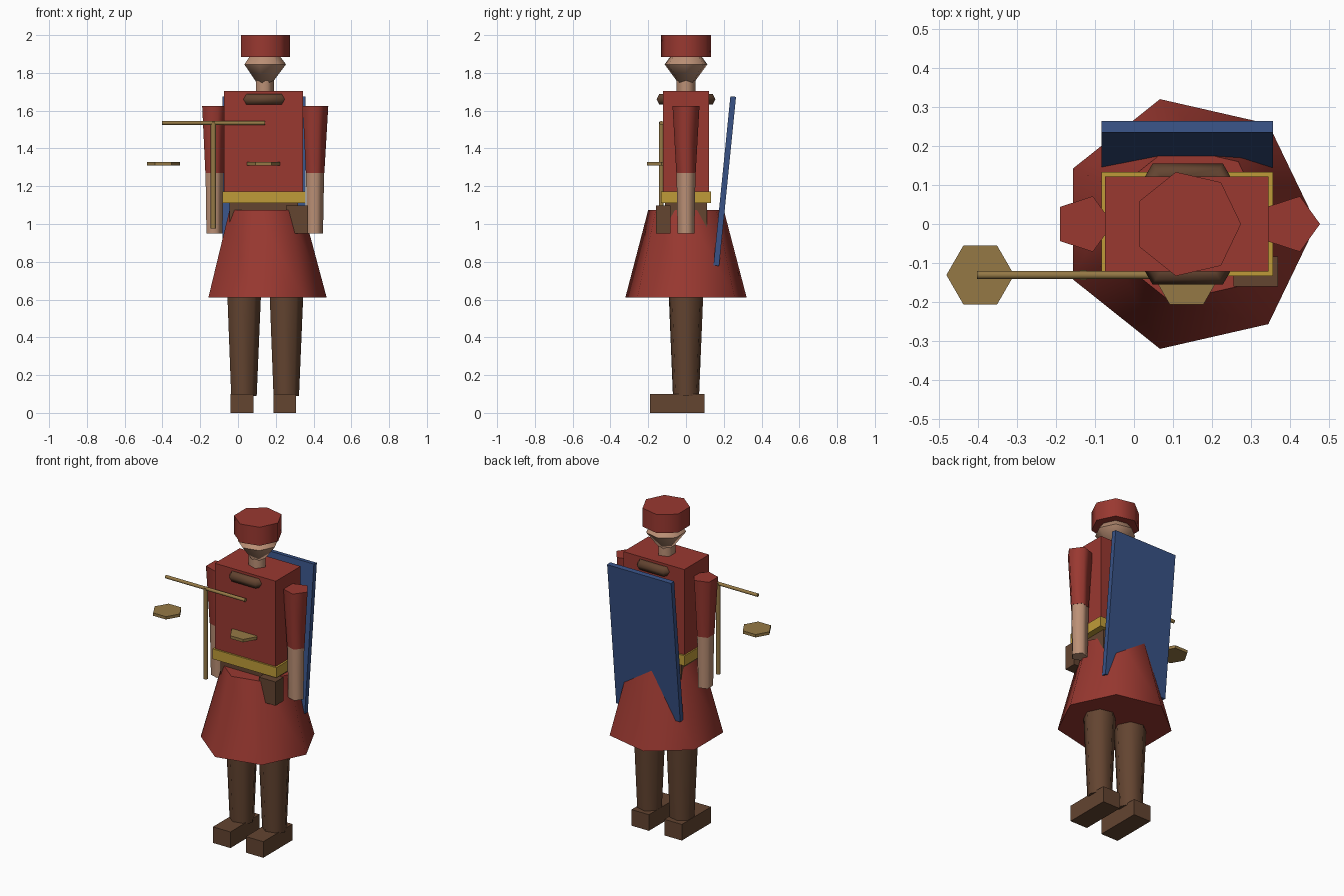
import bpy
from math import pi, radians, atan2

cube = bpy.data.objects.get("Cube")
if cube:
    bpy.data.objects.remove(cube, do_unlink=True)


def material(name, r, g, b):
    m = bpy.data.materials.new(name)
    m.use_nodes = True
    m.diffuse_color = (r, g, b, 1)
    m.node_tree.nodes["Principled BSDF"].inputs["Base Color"].default_value = (r, g, b, 1)
    return m


red = material("red cloth", 0.32, 0.040, 0.030)
skin = material("skin", 0.50, 0.28, 0.18)
brown = material("brown leather", 0.125, 0.058, 0.030)
gold = material("gold", 0.52, 0.33, 0.04)
bronze = material("bronze", 0.30, 0.19, 0.06)
blue = material("blue", 0.04, 0.085, 0.24)


def finish(name, mat, smooth=True):
    ob = bpy.context.object
    ob.name = name
    ob.data.materials.append(mat)
    if smooth:
        bpy.ops.object.shade_smooth_by_angle(angle=radians(73))
    return ob


def box(name, mat, lo, hi, tilt=0):
    centre = [(a + b) / 2 for a, b in zip(lo, hi)]
    bpy.ops.mesh.primitive_cube_add(size=1, location=centre, rotation=(tilt, 0, 0))
    bpy.context.object.scale = [b - a for a, b in zip(lo, hi)]
    return finish(name, mat, False)


def frustum(name, mat, sides, x, y, z0, z1, r0, r1, smooth=True):
    """Upright tapered prism with one corner pointing along +x."""
    bpy.ops.mesh.primitive_cone_add(vertices=sides, radius1=r0, radius2=r1,
                                    depth=z1 - z0, location=(x, y, (z0 + z1) / 2))
    ob = bpy.context.object
    ob.rotation_euler.z = -pi / 2
    bpy.ops.object.transform_apply(location=False, rotation=True, scale=False)
    return finish(name, mat, smooth)


MID = 0.138  # body axis

# Legs, shoes and arms, one pair at a time
for side, s in (("right", -1), ("left", 1)):
    leg_x = 0.14 + s * 0.112
    shoe_x = 0.134 + s * 0.113
    arm_x = 0.137 + s * 0.266
    frustum(side + "_leg", brown, 7, leg_x, 0, 0.09, 0.8, 0.071, 0.101)
    box(side + "_shoe", brown, (shoe_x - 0.06, -0.19, 0), (shoe_x + 0.06, 0.097, 0.1))
    frustum(side + "_sleeve", red, 5, arm_x, 0, 1.27, 1.625, 0.054, 0.075)
    frustum(side + "_forearm", skin, 5, arm_x, 0, 0.95, 1.275, 0.047, 0.053)

# Body
frustum("skirt", red, 7, 0.14, 0, 0.612, 1.075, 0.329, 0.205)
box("hips", brown, (-0.045, -0.11, 0.9), (0.317, 0.11, 1.13))
box("torso", red, (-0.074, -0.122, 1.12), (0.345, 0.122, 1.703))
box("belt", gold, (-0.083, -0.133, 1.11), (0.357, 0.133, 1.173))
box("pouch", brown, (0.255, -0.16, 0.95), (0.37, -0.083, 1.098))

# Collar ring, mostly sunk into the torso
bpy.ops.mesh.primitive_torus_add(major_segments=6, minor_segments=6, major_radius=0.148,
                                 minor_radius=0.032, location=(MID, 0, 1.66))
finish("collar", brown)

# Head
frustum("neck", skin, 5, MID, 0, 1.69, 1.76, 0.0525, 0.0525)
head_bottom = frustum("head_lower", skin, 7, MID, 0, 1.69, 1.845, 0, 0.116)
head_top = frustum("head_upper", skin, 7, MID, 0, 1.845, 1.99, 0.116, 0.008)
frustum("hat", red, 7, MID, 0, 1.885, 2.0, 0.137, 0.137)

# Balance scale: post, beam and two pans
SCALE_Y = -0.131
frustum("scale_post", bronze, 6, -0.13, SCALE_Y, 0.975, 1.54, 0.0145, 0.0145)
beam = frustum("scale_beam", bronze, 6, -0.13, SCALE_Y, 1.262, 1.808, 0.0115, 0.0115)
beam.rotation_euler.y = pi / 2
for side, x in (("right", -0.395), ("left", 0.135)):
    frustum(side + "_scale_pan", bronze, 6, x, SCALE_Y, 1.311, 1.329, 0.087, 0.087, False)

# Leaning board on the back
box("back_board", blue, (-0.083, 0.19, 0.777), (0.357, 0.22, 1.677), -atan2(0.09, 0.9))
